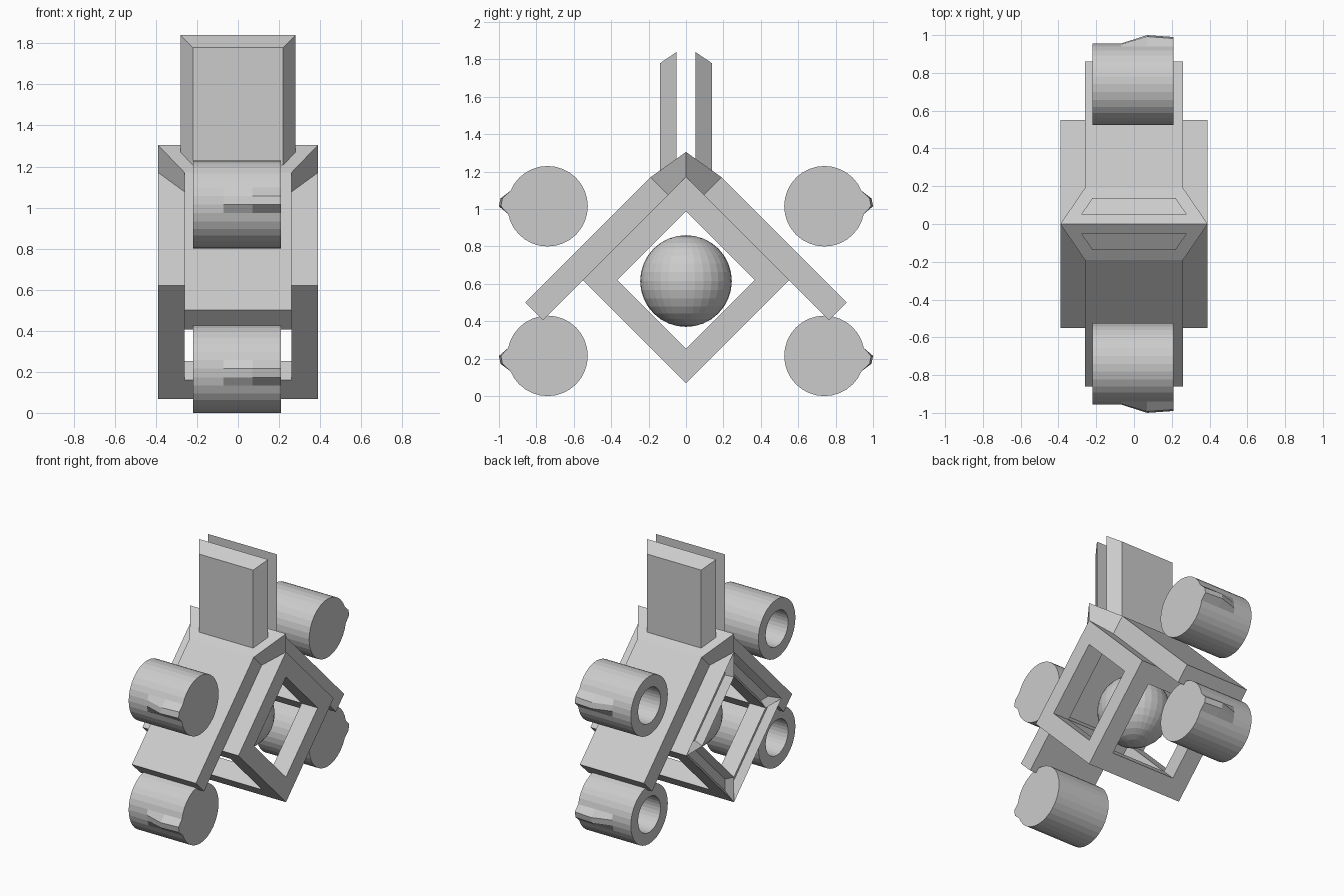
import bpy, bmesh
from math import sin, cos, tau, radians
from mathutils import Matrix, Vector

if "Cube" in bpy.data.objects:
    bpy.data.objects.remove(bpy.data.objects["Cube"])


def finish(name, bm):
    bmesh.ops.recalc_face_normals(bm, faces=bm.faces)
    me = bpy.data.meshes.new(name)
    bm.to_mesh(me)
    bm.free()
    ob = bpy.data.objects.new(name, me)
    bpy.context.collection.objects.link(ob)
    return ob


def loft(name, rings):
    """Skin a list of equal-length point loops and cap both ends."""
    bm = bmesh.new()
    loops = [[bm.verts.new(p) for p in ring] for ring in rings]
    n = len(loops[0])
    for a, b in zip(loops, loops[1:]):
        for i in range(n):
            j = (i + 1) % n
            bm.faces.new((a[i], a[j], b[j], b[i]))
    bm.faces.new(loops[0])
    bm.faces.new(loops[-1])
    return finish(name, bm)


def slab_section(half, y1, z1, y2, z2):
    return [(-half, y1, z1), (half, y1, z1), (half, y2, z2), (-half, y2, z2)]


# Cube cage standing on its edge: every face has a square window
def cage(half=0.39, bar=0.13):
    bm = bmesh.new()
    bmesh.ops.create_cube(bm, size=2 * half)
    windows = list(bm.faces)
    bmesh.ops.inset_individual(bm, faces=windows, thickness=bar, use_even_offset=True)
    bm.normal_update()
    inner = bmesh.ops.extrude_discrete_faces(bm, faces=windows)["faces"]
    bm.normal_update()
    for f in inner:
        bmesh.ops.translate(bm, verts=f.verts, vec=-f.normal * bar)
    bmesh.ops.delete(bm, geom=inner, context='FACES')
    bmesh.ops.remove_doubles(bm, verts=bm.verts, dist=0.001)
    bmesh.ops.recalc_face_normals(bm, faces=bm.faces)
    bm.normal_update()
    # recessed slots in the left-hand bars
    left = [f for f in bm.faces if f.calc_center_median().x < -half + 0.001]
    bmesh.ops.inset_individual(bm, faces=left, thickness=0.035, depth=-0.05,
                               use_even_offset=True)
    bmesh.ops.transform(bm, verts=bm.verts,
                        matrix=Matrix.Translation((0, 0, 0.62)) @ Matrix.Rotation(radians(45), 4, 'X'))
    return finish("cube_cage", bm)


cage()

# Core ball inside the cage
bm = bmesh.new()
bmesh.ops.create_uvsphere(bm, u_segments=32, v_segments=16, radius=0.245,
                          matrix=Matrix.Translation((0, 0, 0.615)))
finish("core_ball", bm)

# Folded roof with flared ridge
side = [(0.26, 0.86, 0.50, 0.765, 0.405), (0.26, 0.19, 1.17, 0.095, 1.075)]
sections = [slab_section(h, -y1, z1, -y2, z2) for h, y1, z1, y2, z2 in side]
sections.append(slab_section(0.39, 0, 1.305, 0, 1.17))
sections += [slab_section(*s) for s in reversed(side)]
loft("roof", sections)

# Twin upright fins, bevelled towards the outside
for s, tag in ((-1, "front"), (1, "back")):
    loft(tag + "_fin", [slab_section(0.28, s * 0.05, 1.84, s * 0.05, 1.24),
                        slab_section(0.22, s * 0.138, 1.78, s * 0.138, 1.18)])


# Pods: blind-bored cylinders with a small wedge on the outer side
def pod(name, sy, sz, seg=32):
    rings = []
    for x, r, tip in ((0.06, 0.13, 0), (-0.22, 0.13, 0), (-0.22, 0.215, 0),
                      (-0.07, 0.215, 0), (0.07, 0.215, 1.0), (0.21, 0.215, 0.99)):
        ring = []
        for k in range(seg):
            a = tau * k / seg
            y, z = 0.74 + r * cos(a), r * sin(a)
            if tip and k in (0, 1):
                y = tip - 0.008 * k
            ring.append((x, sy * y, 0.615 + sz * (0.4 + z)))
        rings.append(ring)
    loft(name, rings)


for sy, a in ((-1, "front"), (1, "back")):
    for sz, b in ((-1, "lower"), (1, "upper")):
        pod(f"{a}_{b}_pod", sy, sz)
